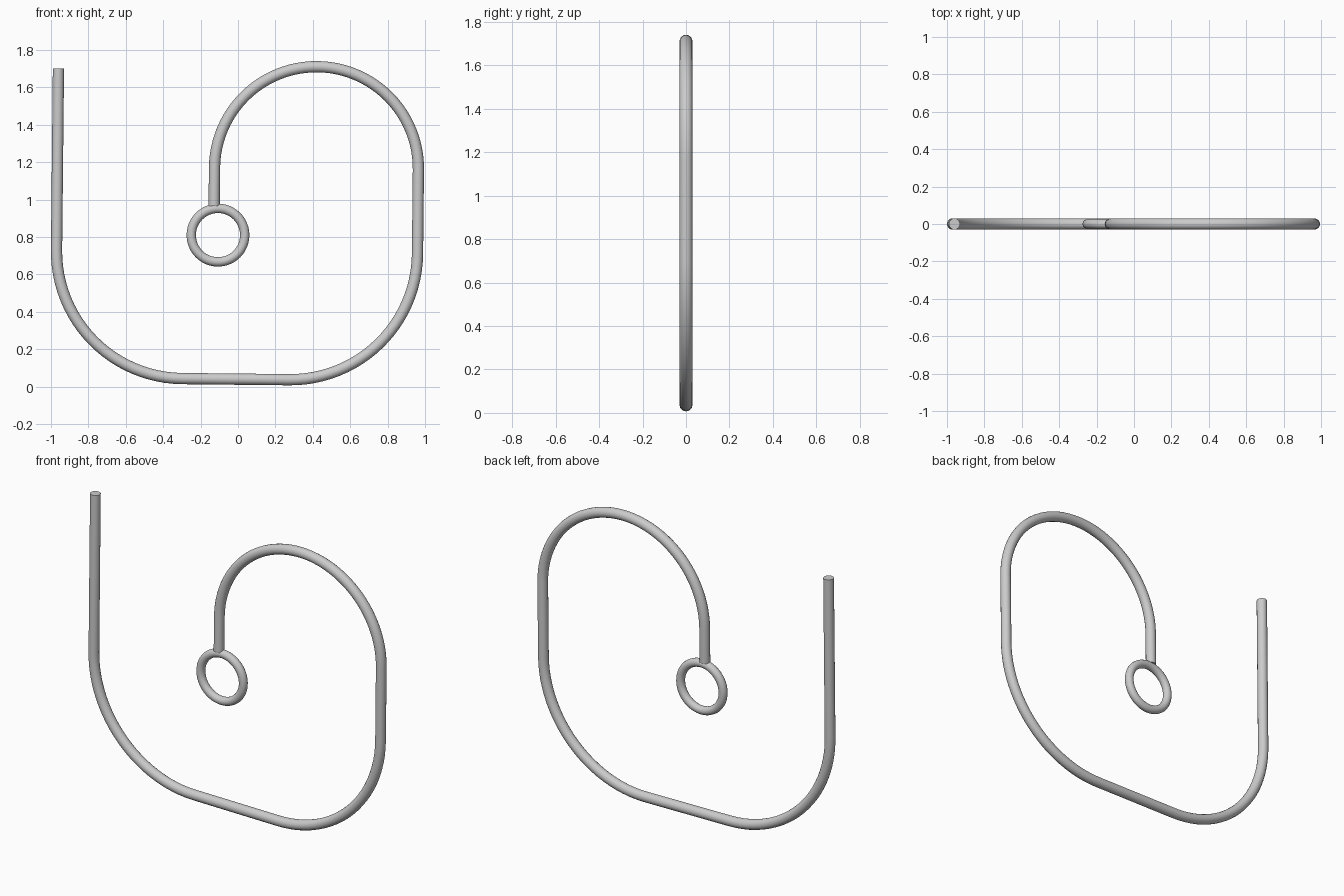
import bpy
from math import sin, cos, pi, radians

if "Cube" in bpy.data.objects:
    bpy.data.objects.remove(bpy.data.objects["Cube"])

WIRE_R = 0.03

# Path walker in the xz plane: straights and left-hand arcs
pos = [-0.96, 1.70]
heading = radians(-90.6)          # the whole wire leans slightly
path = [tuple(pos)]


def straight(length):
    pos[0] += cos(heading) * length
    pos[1] += sin(heading) * length
    path.append(tuple(pos))


def arc(radius, angle, steps):
    global heading
    cx, cz = pos[0] - sin(heading) * radius, pos[1] + cos(heading) * radius
    start = heading
    for i in range(1, steps + 1):
        heading = start + angle * i / steps
        pos[:] = [cx + sin(heading) * radius, cz - cos(heading) * radius]
        path.append(tuple(pos))


straight(0.97)                    # left upright
arc(0.68, pi / 2, 24)             # lower left bend
straight(0.57)                    # bottom run
arc(0.68, pi / 2, 24)             # lower right bend
straight(0.45)                    # right upright
arc(0.545, pi, 48)                # top hook
straight(0.205)                   # drop to the ring

# Bent wire swept along the path
curve = bpy.data.curves.new("bent_wire", 'CURVE')
curve.dimensions = '3D'
curve.bevel_depth = WIRE_R
curve.bevel_resolution = 6
curve.use_fill_caps = True
spline = curve.splines.new('POLY')
spline.points.add(len(path) - 1)
for p, (x, z) in zip(spline.points, path):
    p.co = (x, 0, z, 1)
wire = bpy.data.objects.new("bent_wire", curve)
bpy.context.collection.objects.link(wire)
bpy.context.view_layer.objects.active = wire
wire.select_set(True)
bpy.ops.object.convert(target='MESH')
bpy.ops.object.shade_smooth_by_angle(angle=radians(40))

# Eye ring hanging at the inner end
bpy.ops.mesh.primitive_torus_add(location=(-0.107, 0, 0.81), rotation=(pi / 2, 0, 0),
                                 major_radius=0.143, minor_radius=0.025,
                                 major_segments=48, minor_segments=16)
bpy.context.object.name = "eye_ring"
bpy.ops.object.shade_smooth_by_angle(angle=radians(40))
